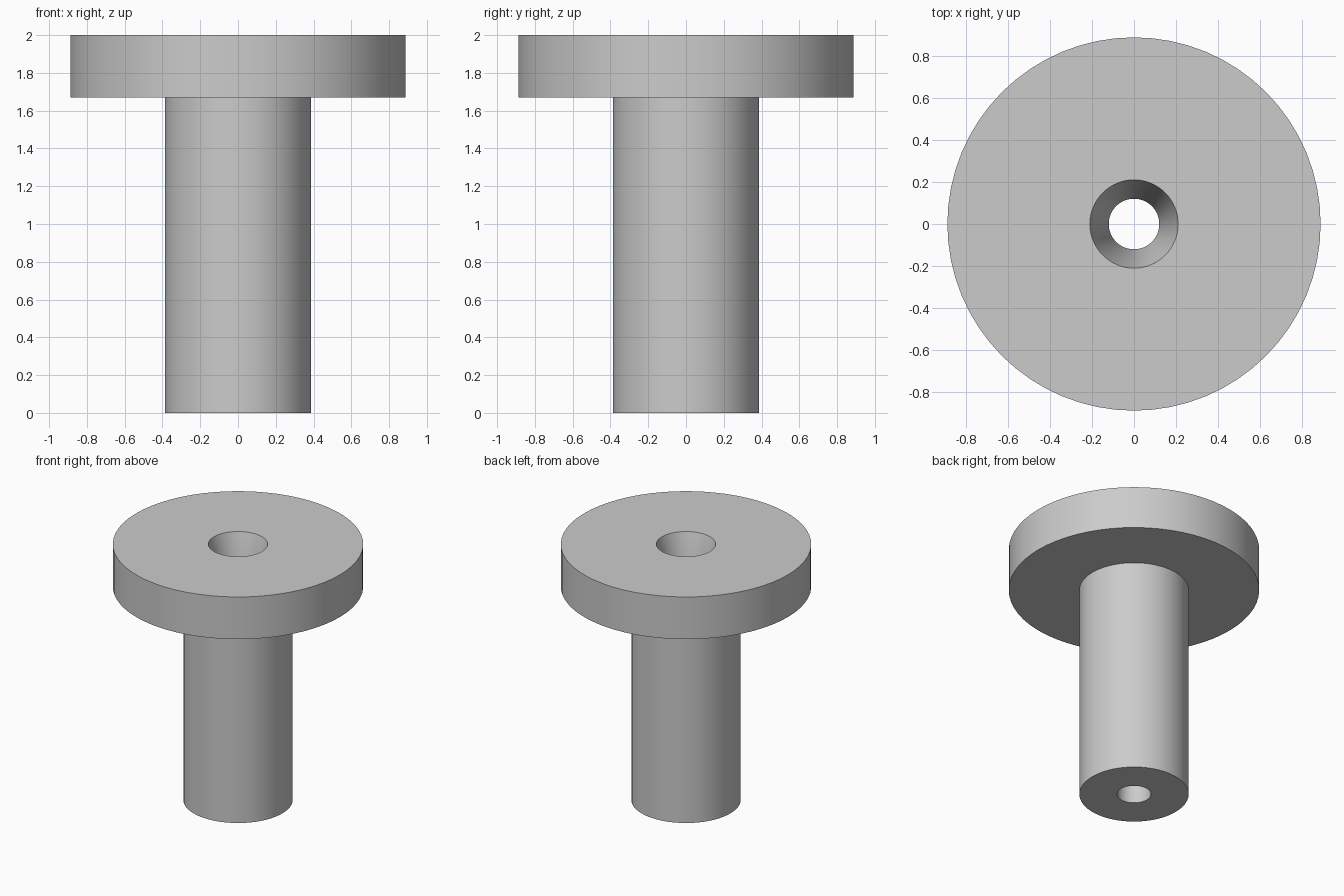
import bpy, bmesh, math
from mathutils import Vector

cube = bpy.data.objects.get("Cube")
if cube:
    bpy.data.objects.remove(cube, do_unlink=True)

HEIGHT, HEAD_BOTTOM = 2.0, 1.67
HEAD_R, STEM_R = 0.887, 0.387
HOLE_TOP_R, BORE_R = 0.21, 0.12
SEGMENTS = 64

# Plain grey material
grey = bpy.data.materials.new("plain grey")
grey.use_nodes = True
color = (0.6, 0.6, 0.6, 1)
grey.diffuse_color = color
grey.node_tree.nodes["Principled BSDF"].inputs["Base Color"].default_value = color


def lathe(name, profile):
    """Revolve a closed (radius, z) profile around the z axis."""
    bm = bmesh.new()
    verts = [bm.verts.new((r, 0, z)) for r, z in profile]
    edges = [bm.edges.new((v, verts[i - 1])) for i, v in enumerate(verts)]
    bmesh.ops.spin(bm, geom=verts + edges, cent=Vector(), axis=(0, 0, 1),
                   angle=math.tau, steps=SEGMENTS, use_merge=True)
    bmesh.ops.remove_doubles(bm, verts=bm.verts, dist=0.0001)
    bmesh.ops.recalc_face_normals(bm, faces=bm.faces)
    mesh = bpy.data.meshes.new(name)
    bm.to_mesh(mesh)
    bm.free()
    mesh.materials.append(grey)
    obj = bpy.data.objects.new(name, mesh)
    bpy.context.collection.objects.link(obj)
    bpy.ops.object.select_all(action='DESELECT')
    obj.select_set(True)
    bpy.context.view_layer.objects.active = obj
    bpy.ops.object.shade_smooth_by_angle(angle=math.radians(30))
    return obj


# Flanged bushing: stem, wide head, tapered mouth and straight through bore
lathe("flanged_bushing", [
    (BORE_R, 0), (STEM_R, 0), (STEM_R, HEAD_BOTTOM), (HEAD_R, HEAD_BOTTOM),
    (HEAD_R, HEIGHT), (HOLE_TOP_R, HEIGHT), (BORE_R, HEAD_BOTTOM),
])
